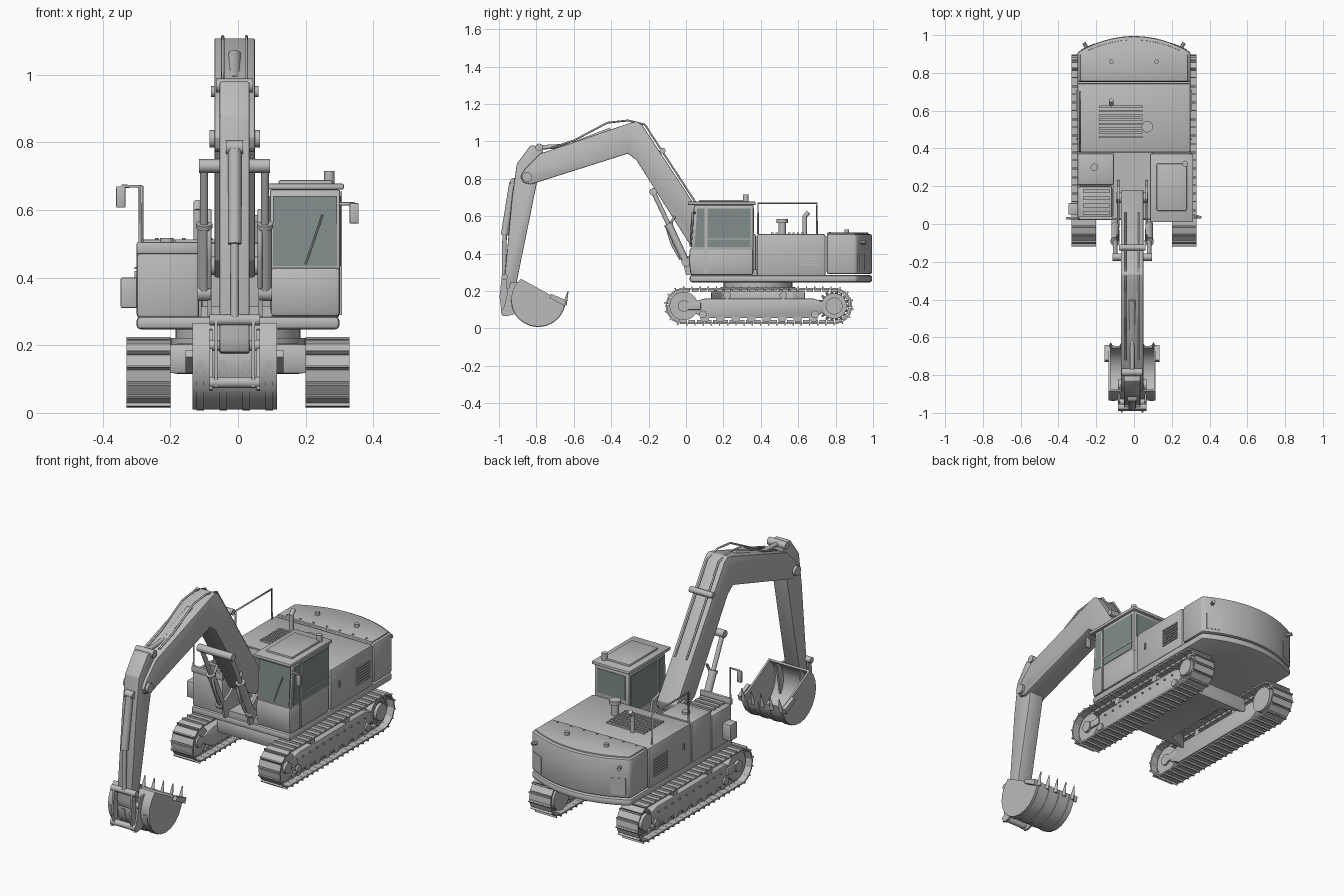
import bpy, bmesh, math
from mathutils import Vector, Matrix

cube = bpy.data.objects.get("Cube")
if cube:
    bpy.data.objects.remove(cube, do_unlink=True)


def material(name, red, green, blue):
    mat = bpy.data.materials.new(name)
    mat.use_nodes = True
    mat.diffuse_color = (red, green, blue, 1)
    mat.node_tree.nodes["Principled BSDF"].inputs["Base Color"].default_value = mat.diffuse_color
    return mat


GREY = material("machine_grey", .5, .5, .5)
GLASS = material("tinted_glass", .22, .27, .26)

# Shared measures
HALF, DECK, ROOF = .3, .285, .505
CAB_IN, CAB_OUT, CAB_TOP = .095, .302, .66
ARM = -.01
EDGE, SOFT, THIN, WIRE, PIN = .012, .005, .003, .005, .02


def row(count, first, last):
    return [first + (last - first) * i / (count - 1) for i in range(count)]


def finish(name, bm, mat=GREY, bevel=0, mirror=False):
    bmesh.ops.recalc_face_normals(bm, faces=bm.faces)
    if bevel:
        hard = [edge for edge in bm.edges if edge.calc_face_angle(0) > .5]
        bmesh.ops.bevel(bm, geom=hard, offset=bevel, segments=2, profile=.5, affect='EDGES')
    mesh = bpy.data.meshes.new(name)
    bm.to_mesh(mesh)
    bm.free()
    mesh.materials.append(mat)
    for polygon in mesh.polygons:
        polygon.use_smooth = True
    mesh.set_sharp_from_angle(angle=math.radians(35))
    ob = bpy.data.objects.new(name, mesh)
    bpy.context.collection.objects.link(ob)
    if mirror:
        ob.modifiers.new("both_sides", 'MIRROR')


def add_box(bm, centre, size, frame=Matrix()):
    place = frame @ Matrix.Translation(centre) @ Matrix.Diagonal((*size, 1))
    bmesh.ops.create_cube(bm, size=1, matrix=place)


def box(name, x, y, z, **style):
    bm = bmesh.new()
    spans = (x, y, z)
    add_box(bm, [(low + high) / 2 for low, high in spans], [high - low for low, high in spans])
    finish(name, bm, **style)


def prism(name, outline, start, end, axis='x', **style):
    """Extrude a (y, z) outline along x, or an (x, y) outline along z."""
    bm = bmesh.new()

    def put(point, t):
        return (t, *point) if axis == 'x' else (*point, t)
    face = bm.faces.new([bm.verts.new(put(point, start)) for point in outline])
    grown = bmesh.ops.extrude_face_region(bm, geom=[face])["geom"]
    moved = [item for item in grown if isinstance(item, bmesh.types.BMVert)]
    bmesh.ops.translate(bm, vec=put((0, 0), end - start), verts=moved)
    finish(name, bm, **style)


def add_rod(bm, start, end, radius, taper=1):
    start, end = Vector(start), Vector(end)
    turn = (end - start).to_track_quat('Z', 'Y').to_matrix().to_4x4()
    bmesh.ops.create_cone(bm, cap_ends=True, segments=8 if radius < EDGE else 32, radius1=radius,
                          radius2=radius * taper, depth=(end - start).length,
                          matrix=Matrix.Translation((start + end) / 2) @ turn)


def rods(name, *specs, **style):
    bm = bmesh.new()
    for spec in specs:
        add_rod(bm, *spec)
    finish(name, bm, **style)


def axle(y, z, inner, outer, radius):
    return (inner, y, z), (outer, y, z), radius


def post(x, y, bottom, top, radius):
    return (x, y, bottom), (x, y, top), radius


def cross_pin(name, y, z, reach, radius=PIN):
    rods(name, axle(y, z, ARM - reach, ARM + reach, radius))


def pipe(name, points, radius=WIRE):
    curve = bpy.data.curves.new(name, 'CURVE')
    curve.dimensions, curve.bevel_depth, curve.bevel_resolution = '3D', radius, 2
    spline = curve.splines.new('POLY')
    spline.points.add(len(points) - 1)
    for target, point in zip(spline.points, points):
        target.co = (*point, 1)
    curve.materials.append(GREY)
    bpy.context.collection.objects.link(bpy.data.objects.new(name, curve))


# Crawler tracks
WHEEL, IDLER, DRIVE, AXLE = .092, -.012, .792, .12
RUN, BEND = DRIVE - IDLER, math.pi * WHEEL
SHOES = 50
PITCH = 2 * (RUN + BEND) / SHOES
TRACK = .265


def shoe_frame(along):
    """Placement on the track loop: half the loop, then the same turned about its middle."""
    lap, along = divmod(along, RUN + BEND)
    angle = max(0, along - RUN) / WHEEL
    y = min(along, RUN) - RUN / 2 + WHEEL * math.sin(angle)
    local = Matrix.Translation((0, y, -WHEEL * math.cos(angle))) @ Matrix.Rotation(angle, 4, 'X')
    middle = Matrix.Translation((TRACK, (IDLER + DRIVE) / 2, AXLE))
    return middle @ Matrix.Rotation(lap * math.pi, 4, 'X') @ local


bm = bmesh.new()
for i in range(SHOES):
    frame = shoe_frame(i * PITCH)
    add_box(bm, (0, 0, 0), (.13, PITCH * .97, .008), frame)
    add_box(bm, (0, PITCH * .38, -.007), (.13, .007, EDGE), frame)
    add_box(bm, (0, 0, .01), (.05, PITCH * .8, .014), frame)
finish("track_shoes", bm, mirror=True)
beam = [(.03, .09), (.1, .055), (.68, .055), (.74, .09), (.74, .14), (.68, .16), (.1, .16), (.03, .14)]
prism("track_frame", beam, .22, HALF, bevel=SOFT, mirror=True)
box("idler_arm", (.22, .31), (-.02, .08), (.1, .14), bevel=SOFT, mirror=True)
rods("idler", axle(IDLER, AXLE, .23, HALF, .076), axle(IDLER, AXLE, .22, .315, .03), mirror=True)
rods("drive", axle(DRIVE, AXLE, .2, HALF, .068), axle(DRIVE, AXLE, .2, .318, .045), mirror=True)
bm = bmesh.new()
TEETH = 18
for i in range(TEETH):
    turn = Matrix.Rotation(i * math.tau / TEETH, 4, 'X')
    frame = Matrix.Translation((TRACK, DRIVE, AXLE)) @ turn
    add_rod(bm, frame @ Vector((0, .06, 0)), frame @ Vector((0, .086, 0)), .01, .5)
    add_rod(bm, frame @ Vector((.03, .055, 0)), frame @ Vector((.04, .055, 0)), WIRE)
finish("drive_teeth", bm, mirror=True)
rods("lower_rollers", *[axle(y, .058, .235, HALF, .024) for y in row(8, .1, .68)], mirror=True)
rods("upper_rollers", *[axle(y, .178, .24, HALF, PIN) for y in (.22, .52)], mirror=True)
rods("frame_bolts", *[axle(y, .13, HALF, .308, WIRE) for y in row(10, .13, .67)], mirror=True)
rods("frame_caps", *[axle(y, .075, HALF, .31, PIN) for y in (.09, .69)], mirror=True)

# Undercarriage and turntable
MIDDLE = .385
corners = [(.23, .25), (.1, .19)]
half_car = [(x, MIDDLE + y) for x, y in corners] + [(x, MIDDLE - y) for x, y in reversed(corners)]
prism("carbody", half_car + [(-x, y) for x, y in reversed(half_car)], .115, .205, 'z', bevel=EDGE)
rods("turntable", post(0, MIDDLE, .2, .222, .2), post(0, MIDDLE, .22, .25, .185))


# Upper structure
def rear(x):
    return .995 - .085 * (x / HALF) ** 2


def plan(front, half, inset=0):
    return [(-half, front), (half, front)] + [(x, rear(x) - inset) for x in row(17, half, -half)]


prism("base_deck", plan(.02, HALF), .247, DECK, 'z', bevel=EDGE)
prism("counterweight", plan(.752, HALF), .29, ROOF, 'z', bevel=EDGE)
prism("counterweight_cap", plan(.755, .285, PIN), .5, .512, 'z', bevel=THIN)
box("engine_housing", (-HALF, HALF), (.378, .746), (.28, ROOF), bevel=EDGE)
box("tank", (-HALF, -.105), (.205, .374), (.28, ROOF), bevel=EDGE)
box("tool_box", (-HALF, -.115), (.03, .2), (.28, .475), bevel=EDGE)
for y in row(4, .05, .165):
    box("step_tread", (-.27, -.13), (y, y + PIN), (.47, .484))
box("front_ledge", (-HALF, -.11), (.022, .04), (.47, ROOF), bevel=SOFT)
box("centre_floor", (-.11, .1), (.03, .38), (.28, .315))
bracket = [(0, DECK), (.24, DECK), (.2, .46), (.13, .48), (.04, .4), (-.02, .37)]
for x in (ARM - .08, ARM + .07):
    prism("boom_bracket", bracket, x, x + EDGE)
rods("lifting_knobs", post(.12, .86, ROOF, .528, EDGE), mirror=True)
rods("filler_cap", post(-.21, .3, .5, .517, PIN))
rods("counterweight_bolts", *[post(x, .77, .51, .517, WIRE) for x in row(7, -.24, .24)])
rods("muffler", post(.07, .515, .5, .57, PIN), post(.07, .515, .565, .585, .03))
rods("exhaust_pipe", post(-.12, .635, .5, .6, EDGE), ((-.12, .632, .595), (-.12, .655, .622), EDGE))
for y in row(8, .455, .615):
    box("roof_louvre", (-.185, .045), (y, y + EDGE), (.5, .513))
for z in row(7, .337, .425):
    box("side_louvre", (.29, .306), (.595, .71), (z, z + .007), mirror=True)
box("door_handle", (.29, .306), (.445, .453), (.385, .42), mirror=True)
lens = [(x, rear(x) + lift) for x, lift in ((.21, -SOFT), (.28, -SOFT), (.28, THIN), (.21, THIN))]
prism("rear_lamp", lens, .31, .4, 'z', mirror=True)
rods("rear_lug", ((.25, .93, .46), (.265, .96, .46), .01), mirror=True)
RAIL, RAIL_TOP = -.285, .67
pipe("roof_rail", [(RAIL, .385, ROOF), (RAIL, .385, RAIL_TOP), (RAIL, .7, RAIL_TOP), (RAIL, .7, ROOF)])
box("work_lamp", (-.347, -.29), (.05, .11), (.31, .4), bevel=SOFT)
pipe("right_mirror_arm", [(-.29, .03, .48), (-.29, .03, RAIL_TOP), (-.345, .03, RAIL_TOP)])
box("right_mirror", (-.36, -.333), (.024, .036), (.607, RAIL_TOP), bevel=THIN)
pipe("left_mirror_arm", [(HALF, .05, .618), (.345, .04, .618)])
box("left_mirror", (.33, .357), (.03, .042), (.56, .62), bevel=THIN)

# Cab
SILL, HEAD, CAB_BACK = .435, .642, .36
lower = [(.025, DECK), (CAB_BACK, DECK), (CAB_BACK, .43), (.02, .43), (.015, .36)]
prism("cab_lower", lower, CAB_IN, CAB_OUT, bevel=EDGE)
upper = [(.028, .42), (CAB_BACK, .42), (CAB_BACK, CAB_TOP), (.046, CAB_TOP)]
prism("cab_upper", upper, CAB_IN, CAB_OUT, bevel=SOFT)
box("cab_roof", (.085, .313), (.01, .372), (CAB_TOP, .678), bevel=SOFT)
box("cab_hatch", (.12, .28), (.07, .32), (.67, .688), bevel=SOFT)
rods("beacon", post(.27, .32, .675, .715, .015))
screen = [(.025, SILL), (.031, SILL), (.046, HEAD), (.04, HEAD)]
prism("windscreen", screen, .103, .292, mat=GLASS)
quarter = [(.045, SILL), (.098, SILL), (.098, HEAD), (.06, HEAD)]
for x in (CAB_IN, CAB_OUT):
    box("side_window", (x - THIN, x + THIN), (.115, .345), (SILL, HEAD), mat=GLASS)
    prism("quarter_window", quarter, x - THIN, x + THIN, mat=GLASS)
box("rear_window", (.115, .285), (CAB_BACK - THIN, CAB_BACK + THIN), (.51, HEAD), mat=GLASS)
box("door_post", (.297, .307), (.1, .112), (.29, .655))
box("window_bar", (.297, .307), (.112, .348), (.475, .482))
rods("wiper", ((.2, .022, .44), (.25, .03, .585), THIN))

# Boom
back = [(.17, .41), (.18, .46), (.02, .7), (-.235, 1.09), (-.265, 1.108), (-.31, 1.095)]
tip = [(-.78, .935), (-.86, .855), (-.885, .815), (-.87, .78), (-.83, .77)]
belly = [(-.31, .935), (-.265, .9), (.02, .45), (.12, .4)]
prism("boom", back + tip + belly, ARM - .06, ARM + .06, bevel=SOFT)
cross_pin("boom_tip_pin", -.85, .81, .075, .026)
cross_pin("boom_cylinder_pin", -.175, .73, .105)
cross_pin("hose_clamp", -.125, .95, .07, .016)
cross_pin("boom_foot_pin", .14, .435, .085, .028)
pipe_run = [(.06, .66), (-.22, 1.09), (-.31, 1.112), (-.42, 1.1), (-.6, 1.005), (-.72, .965)]
hose_run = [(-.03, .37), (-.075, .45), (-.1, .53), (-.06, .6)]
for side in (-1, 1):
    pipe("boom_pipe", [(ARM + side * .035, *point) for point in pipe_run])
    pipe("boom_hose", [(ARM + side * .075, *point) for point in hose_run], .007)
    x = ARM + side * .09
    base, gland, eye = Vector((x, 0, .355)), Vector((x, -.095, .56)), Vector((x, -.175, .73))
    rods("boom_cylinder", (base, gland, PIN), (gland, eye, EDGE), (base.lerp(gland, .94), gland, .024),
         axle(0, .355, x - PIN, x + PIN, .024))
gland = (ARM, -.6, .978)
rods("stick_cylinder", ((ARM, -.4, 1.055), gland, PIN), (gland, (ARM, -.78, .968), EDGE))
cross_pin("stick_cylinder_pin", -.785, .968, .055)

# Stick and bucket linkage
stick = [(-.83, .98), (-.77, .97), (-.765, .94), (-.795, .79), (-.915, .2), (-.935, .175), (-.965, .18),
         (-.975, .22), (-.93, .7), (-.905, .88)]
prism("stick", stick, ARM - .044, ARM + .044, bevel=SOFT)
gland = (ARM, -.97, .5)
rods("bucket_cylinder", ((ARM, -.925, .78), gland, PIN), (gland, (ARM, -.973, .28), EDGE))
cross_pin("bucket_cylinder_pin", -.92, .785, .025)
link = [(-.985, .28), (-.96, .285), (-.955, .2), (-.96, .08), (-.985, .075), (-.997, .17)]
ear = [(-.985, .07), (-.96, .065), (-.9, .08), (-.87, .25), (-.94, .245)]
for side in (-1, 1):
    prism("link_plate", link, ARM + side * .05, ARM + side * .06)
    prism("bucket_ear", ear, ARM + side * .065, ARM + side * .075)
for y, z in ((-.97, .275), (-.973, .09), (-.942, .2)):
    cross_pin("link_pin", y, z, .075, .016)

# Bucket
WIDE, BOWL = .125, .145
LEFT, RIGHT = ARM + WIDE, ARM - WIDE


def bowl(radius, first=130):
    angles = [math.radians(a) for a in row(14, first, 357)]
    return [(-.79 + radius * math.cos(a), .155 + radius * math.sin(a)) for a in angles]


prism("bucket_shell", bowl(BOWL) + bowl(BOWL - .01)[::-1], RIGHT, LEFT)
for x in (RIGHT, LEFT - .01):
    prism("bucket_side", bowl(BOWL) + [(-.7, .165), (-.79, .215)], x, x + .01)
for x in row(4, RIGHT + EDGE, LEFT - .034):
    prism("wear_strip", bowl(BOWL + THIN, 180) + bowl(BOWL - THIN, 180)[::-1], x, x + .022)
for x in (RIGHT - PIN, LEFT):
    prism("side_cutter", [(-.73, .165), (-.65, .12), (-.64, .15), (-.72, .185)], x, x + PIN)
rods("bucket_teeth", *[((x, -.65, .125), (x, -.63, .2), EDGE, .2) for x in row(5, RIGHT + EDGE, LEFT - EDGE)])
